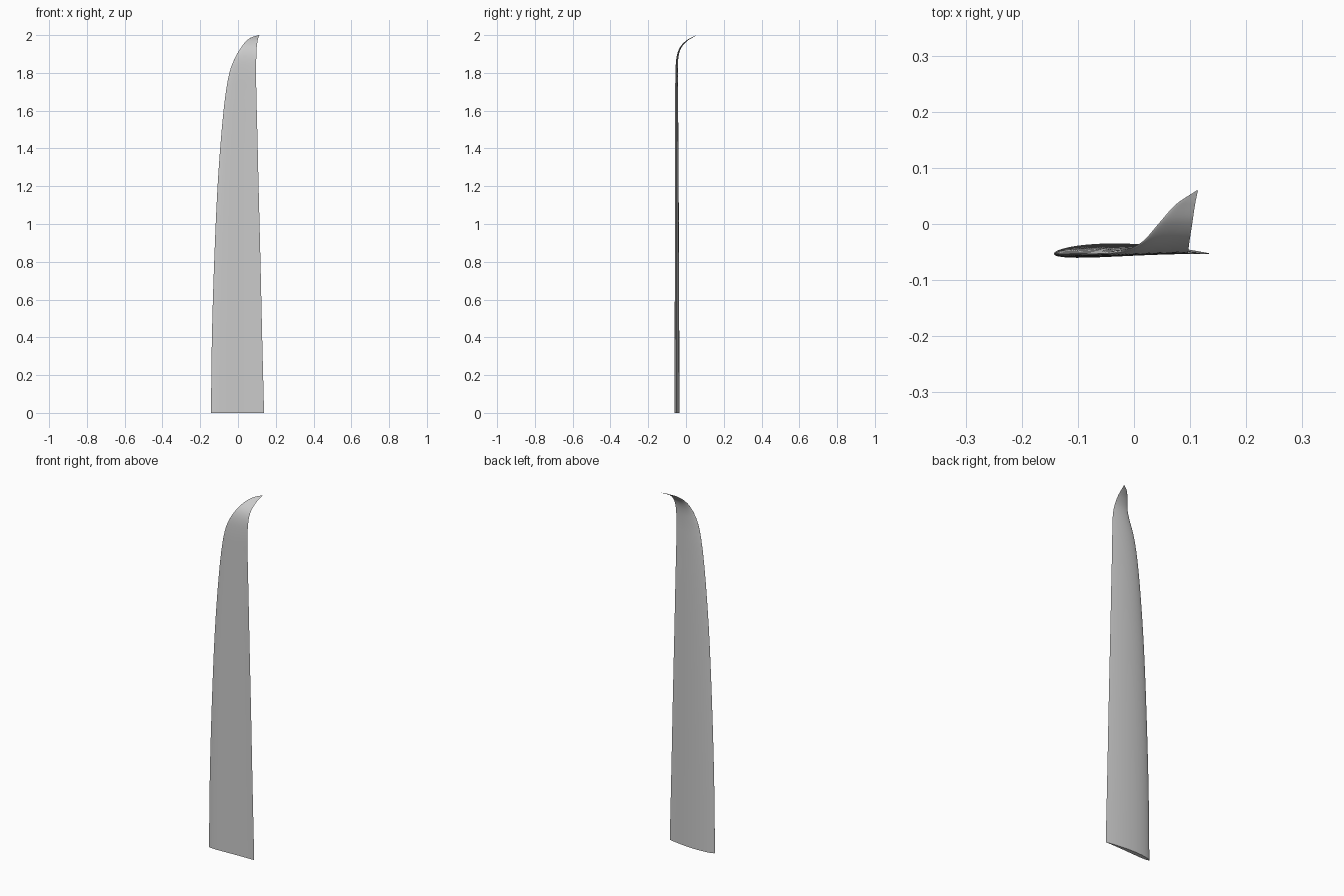
import bpy
import bmesh
import math
from mathutils import Vector

cube = bpy.data.objects.get("Cube")
if cube:
    bpy.data.objects.remove(cube, do_unlink=True)

# Blade stations: height, chord-line depth, leading edge x, trailing edge x
STATIONS = [Vector(s) for s in (
    (0, -0.053, -0.143, 0.138), (0.4, -0.053, -0.138, 0.128),
    (0.8, -0.053, -0.126, 0.119), (1.2, -0.053, -0.108, 0.109),
    (1.5, -0.053, -0.086, 0.102), (1.7, -0.053, -0.064, 0.097),
    (1.82, -0.052, -0.04, 0.096), (1.89, -0.046, -0.01, 0.097),
    (1.935, -0.03, 0.017, 0.099), (1.97, 0.002, 0.045, 0.104),
    (1.99, 0.036, 0.076, 0.109), (2.0, 0.06, 0.112, 0.114))]
STEPS = 6
HALF = 20


def smooth_path(points):
    """Pass a smooth curve through the stations, allowing uneven spacing."""
    knots = [0.0]
    for a, b in zip(points, points[1:]):
        knots.append(knots[-1] + math.hypot(b[0] - a[0], b[1] - a[1]))
    last = len(points) - 1
    slopes = []
    for i in range(last + 1):
        lo, hi = max(i - 1, 0), min(i + 1, last)
        slopes.append((points[hi] - points[lo]) / (knots[hi] - knots[lo]))
    path = []
    for i in range(last):
        span = knots[i + 1] - knots[i]
        for k in range(STEPS):
            t = k / STEPS
            h = t * t * (3 - 2 * t)
            path.append(points[i] * (1 - h) + points[i + 1] * h
                        + slopes[i] * (span * t * (1 - t) ** 2)
                        - slopes[i + 1] * (span * t * t * (1 - t)))
    return path + [points[-1]]


def airfoil():
    """Unit chord section: over the back from trailing to leading edge, then under."""
    section = []
    for i in range(2 * HALF):
        u = (1 + math.cos(math.pi * i / HALF)) / 2
        thick = 0.43 * (0.2969 * math.sqrt(u) - 0.126 * u - 0.3516 * u ** 2
                        + 0.2843 * u ** 3 - 0.1036 * u ** 4)
        camber = 0.1 * u * (1 - u)
        section.append((u, camber + (thick if i < HALF else -thick)))
    return section


# Lofted blade, each section standing square to the curved spine
path = smooth_path(STATIONS)
bm = bmesh.new()
rings = []
for i, (z, y, lead, trail) in enumerate(path):
    before, after = path[max(i - 1, 0)], path[min(i + 1, len(path) - 1)]
    tilt = math.atan2(after[1] - before[1], after[0] - before[0]) if i else 0
    chord = trail - lead
    rings.append([bm.verts.new((lead + u * chord,
                                y + v * chord * math.cos(tilt),
                                z - v * chord * math.sin(tilt)))
                  for u, v in airfoil()])
for low, high in zip(rings, rings[1:]):
    for j in range(2 * HALF):
        k = (j + 1) % (2 * HALF)
        bm.faces.new((low[j], low[k], high[k], high[j]))
bm.faces.new(rings[0])
bm.faces.new(rings[-1])
bmesh.ops.recalc_face_normals(bm, faces=bm.faces)

mesh = bpy.data.meshes.new("wing_blade")
bm.to_mesh(mesh)
bm.free()
blade = bpy.data.objects.new("wing_blade", mesh)
bpy.context.collection.objects.link(blade)

# Plain grey finish
grey = bpy.data.materials.new("plain grey")
grey.use_nodes = True
colour = (0.6, 0.6, 0.6, 1)
grey.diffuse_color = colour
grey.node_tree.nodes["Principled BSDF"].inputs["Base Color"].default_value = colour
mesh.materials.append(grey)

bpy.context.view_layer.objects.active = blade
blade.select_set(True)
bpy.ops.object.shade_smooth_by_angle(angle=math.radians(40))
